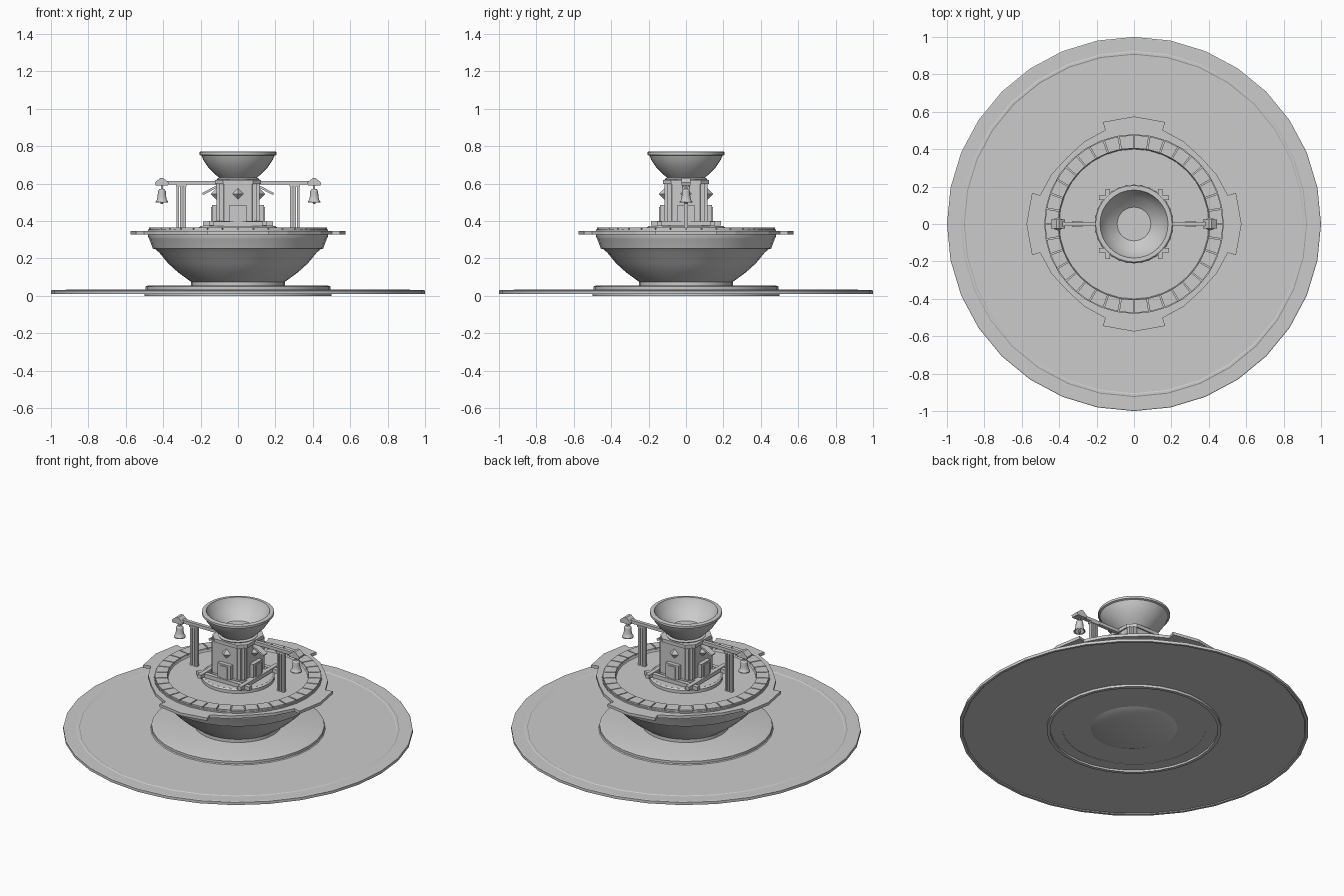
import bpy, bmesh
from math import sin, cos, pi, radians
from mathutils import Matrix, Vector

cube = bpy.data.objects.get("Cube")
if cube:
    bpy.data.objects.remove(cube, do_unlink=True)

stone = bpy.data.materials.new("grey_stone")
stone.use_nodes = True
colour = (0.6, 0.6, 0.6, 1)
stone.diffuse_color = colour
stone.node_tree.nodes["Principled BSDF"].inputs["Base Color"].default_value = colour


def finish(bm, name, smooth=False):
    bmesh.ops.remove_doubles(bm, verts=bm.verts, dist=1e-5)
    bmesh.ops.recalc_face_normals(bm, faces=bm.faces)
    mesh = bpy.data.meshes.new(name)
    bm.to_mesh(mesh)
    bm.free()
    obj = bpy.data.objects.new(name, mesh)
    bpy.context.collection.objects.link(obj)
    mesh.materials.append(stone)
    if smooth:
        bpy.ops.object.select_all(action="DESELECT")
        obj.select_set(True)
        bpy.context.view_layer.objects.active = obj
        bpy.ops.object.shade_smooth_by_angle(angle=radians(30))
    return obj


def lathe(name, profile, sides=32, centre=(0, 0), smooth=True):
    """Revolve an (r, z) profile about a vertical axis."""
    bm = bmesh.new()
    verts = [bm.verts.new((r, 0, z)) for r, z in profile]
    edges = [bm.edges.new(pair) for pair in zip(verts, verts[1:])]
    bmesh.ops.spin(bm, geom=verts + edges, cent=(0, 0, 0), axis=(0, 0, 1),
                   angle=2 * pi, steps=sides, use_merge=True)
    bmesh.ops.translate(bm, verts=bm.verts, vec=(*centre, 0))
    return finish(bm, name, smooth)


def prism(name, outline, low, high, turn=Matrix()):
    """Extrude an outline along local z, then turn it into place."""
    bm = bmesh.new()
    face = bm.faces.new([bm.verts.new((x, y, low)) for x, y in outline])
    new = bmesh.ops.extrude_face_region(bm, geom=[face])["geom"]
    bmesh.ops.translate(bm, verts=[g for g in new if isinstance(g, bmesh.types.BMVert)],
                        vec=(0, 0, high - low))
    bm.transform(turn)
    return finish(bm, name)


def box(name, centre, size, turn=Matrix()):
    bm = bmesh.new()
    bmesh.ops.create_cube(bm, size=1)
    bm.transform(turn @ Matrix.Translation(centre) @ Matrix.Diagonal((*size, 1)))
    return finish(bm, name)


def polar(radius, degrees):
    return radius * cos(radians(degrees)), radius * sin(radians(degrees))


# Paved ground disc with a fine ring near its edge
lathe("ground_disc", [(0, 0.03), (0.905, 0.03), (0.91, 0.033), (0.92, 0.033), (0.925, 0.03),
                      (0.995, 0.03), (1, 0.027), (1, 0.01), (0.985, 0.01),
                      (0.98, 0.015), (0, 0.015)])

# Plinth, hollowed a little underneath, with the basin foot showing below
lathe("plinth", [(0, 0.055), (0.48, 0.055), (0.495, 0.05), (0.495, 0.035), (0.5, 0.03),
                 (0.5, 0), (0.48, 0), (0.48, 0.012), (0.41, 0.012), (0.41, 0.014), (0, 0.014)])
lathe("foot_underside", [(0.25, 0.015), (0.21, 0), (0, 0)])

# Main basin with its floor
lathe("basin", [(0, 0.05), (0.25, 0.05), (0.25, 0.075), (0.265, 0.085), (0.32, 0.125),
                (0.375, 0.175), (0.42, 0.23), (0.442, 0.25), (0.455, 0.252), (0.475, 0.305),
                (0.48, 0.315), (0.48, 0.355), (0.405, 0.355), (0.4, 0.345), (0, 0.345)])

# Collar plate with four projecting tabs
collar = []
for quarter in range(4):
    for radius, angle in ((0.525, -17), (0.57, -17), (0.575, 0), (0.57, 17),
                          (0.525, 17), (0.515, 31), (0.505, 45), (0.515, 59)):
        collar.append(polar(radius, angle + quarter * 90))
prism("collar_plate", collar, 0.328, 0.346)

# Ring of rim stones
count = 36
step = 360 / count
for i in range(count):
    a, b = i * step + 0.4, (i + 1) * step - 0.4
    prism("rim_stone", [polar(0.405, a), polar(0.475, a), polar(0.475, b), polar(0.405, b)],
          0.35, 0.365)

# Pedestal and crossed base beams
lathe("pedestal", [(0, 0.372), (0.2, 0.372), (0.21, 0.365), (0.21, 0.345)])
for quarter in range(4):
    turn = Matrix.Rotation(quarter * pi / 2, 4, "Z")
    box("base_beam", (0, -0.14, 0.385 + 0.004 * (quarter % 2)), (0.375, 0.026, 0.024), turn)

# Eight-sided tower with ledges
def octagon(half, cut):
    return [(half, -cut), (half, cut), (cut, half), (-cut, half),
            (-half, cut), (-half, -cut), (-cut, -half), (cut, -half)]


prism("tower", octagon(0.115, 0.075), 0.37, 0.6)
prism("tower_base", octagon(0.13, 0.085), 0.37, 0.4)
prism("tower_cornice", octagon(0.123, 0.08), 0.598, 0.62)

# Doors, side blocks and diamond studs on the four tower faces
for quarter in range(4):
    turn = Matrix.Rotation(quarter * pi / 2, 4, "Z")
    box("door", (0, -0.122, 0.44), (0.09, 0.035, 0.09), turn)
    box("door_panel", (0, -0.141, 0.435), (0.05, 0.008, 0.08), turn)
    for side in (-1, 1):
        box("corner_pilaster", (side * 0.088, -0.104, 0.49), (0.022, 0.022, 0.22), turn)
    bm = bmesh.new()
    bmesh.ops.create_uvsphere(bm, u_segments=4, v_segments=2, radius=0.032)
    bm.transform(turn @ Matrix.Translation((0, -0.113, 0.545)))
    finish(bm, "diamond_stud")

# Neck and upper bowl
lathe("neck", [(0, 0.615), (0.11, 0.615), (0.115, 0.625), (0.1, 0.632), (0.11, 0.64), (0, 0.64)])
lathe("upper_bowl", [(0, 0.63), (0.1, 0.63), (0.125, 0.652), (0.16, 0.688), (0.185, 0.725),
                     (0.196, 0.75), (0.206, 0.754), (0.206, 0.768), (0.2, 0.772),
                     (0.182, 0.772), (0.175, 0.755), (0.14, 0.705), (0.09, 0.665), (0, 0.665)])

# Two bell arms with posts, spouts and bells
for side in (-1, 1):
    turn = Matrix.Rotation(0 if side > 0 else pi, 4, "Z")
    box("arm_beam", (0.26, 0, 0.605), (0.32, 0.022, 0.02), turn)
    for offset in (-0.018, 0, 0.018):
        box("post_slat", (0.303 + offset, 0, 0.47), (0.013, 0.022, 0.25), turn)
    box("post_cap", (0.303, 0, 0.591), (0.055, 0.03, 0.012), turn)

    # Sloping spout on the tower side
    tilt = Matrix.Translation((0.15, 0, 0.565)) @ Matrix.Rotation(radians(28), 4, "Y")
    box("spout", (0, 0, 0), (0.09, 0.04, 0.012), turn @ tilt)

    # Pointed housing at the arm end
    upright = turn @ Matrix.Rotation(pi / 2, 4, "X")
    prism("bell_housing", [(0.375, 0.59), (0.44, 0.59), (0.445, 0.605), (0.415, 0.63),
                           (0.4, 0.63), (0.37, 0.605)], -0.025, 0.025, upright)

    # Hanger, bell and clapper
    place = (side * 0.407, 0)
    box("bell_hanger", (*place, 0.58), (0.01, 0.01, 0.03))
    lathe("bell", [(0, 0.572), (0.014, 0.57), (0.021, 0.56), (0.023, 0.53), (0.027, 0.512),
                   (0.034, 0.503), (0.034, 0.498), (0.026, 0.502), (0.018, 0.53), (0, 0.555)],
          16, place)
    lathe("clapper", [(0, 0.54), (0.004, 0.515), (0.009, 0.502), (0.006, 0.492), (0, 0.49)],
          8, place)
